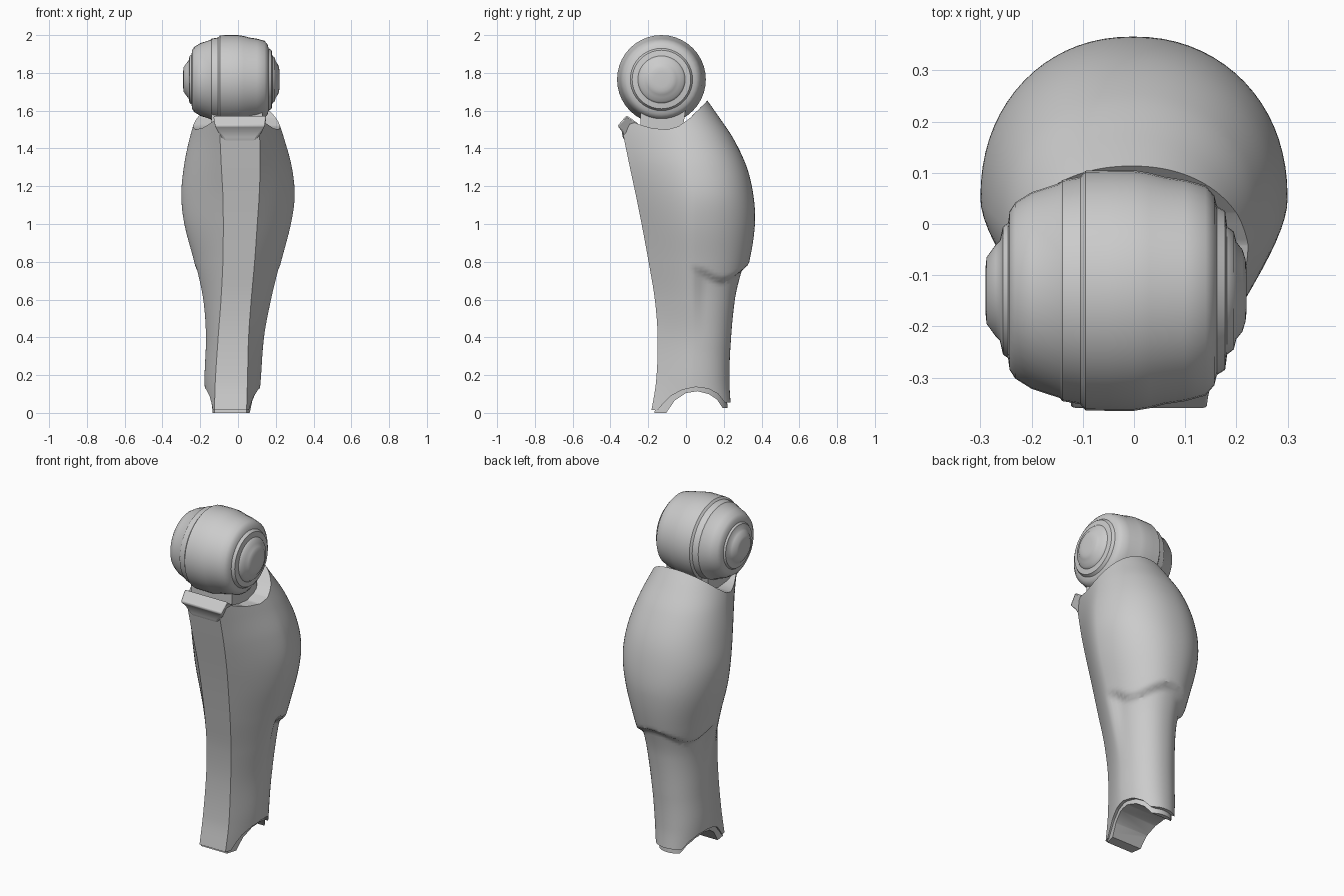
import bpy, bmesh
from math import sin, cos, pi, atan2

if "Cube" in bpy.data.objects:
    bpy.data.objects.remove(bpy.data.objects["Cube"])

# z, front y, back y, left x, right x, panel left, panel right, y of widest point
TABLE = [
    (0.00, -0.185, 0.240, -0.165, 0.105, -0.125, 0.045, 0.04),
    (0.17, -0.158, 0.230, -0.177, 0.120, -0.120, 0.050, 0.04),
    (0.40, -0.150, 0.240, -0.170, 0.138, -0.105, 0.056, 0.05),
    (0.60, -0.165, 0.278, -0.187, 0.178, -0.090, 0.070, 0.05),
    (0.80, -0.198, 0.335, -0.232, 0.228, -0.080, 0.088, 0.05),
    (1.00, -0.235, 0.365, -0.284, 0.280, -0.078, 0.102, 0.05),
    (1.15, -0.265, 0.357, -0.300, 0.300, -0.080, 0.112, 0.05),
    (1.30, -0.297, 0.322, -0.287, 0.285, -0.088, 0.117, 0.03),
    (1.45, -0.328, 0.252, -0.257, 0.245, -0.095, 0.115, 0.00),
    (1.57, -0.352, 0.172, -0.220, 0.205, -0.100, 0.110, -0.05),
    (1.70, -0.378, 0.080, -0.165, 0.160, -0.100, 0.105, -0.10),
]


def sample(z):
    """Smooth interpolation of the section table."""
    i = 0
    while i < len(TABLE) - 2 and z > TABLE[i + 1][0]:
        i += 1
    a, b = TABLE[i], TABLE[i + 1]
    p, n = TABLE[max(i - 1, 0)], TABLE[min(i + 2, len(TABLE) - 1)]
    h = b[0] - a[0]
    t = (z - a[0]) / h
    out = []
    for k in range(1, 8):
        m0 = (b[k] - p[k]) / (b[0] - p[0]) * h
        m1 = (n[k] - a[k]) / (n[0] - a[0]) * h
        out.append((2*t**3 - 3*t*t + 1) * a[k] + (t**3 - 2*t*t + t) * m0
                   + (3*t*t - 2*t**3) * b[k] + (t**3 - t*t) * m1)
    return out


def smooth(t):
    t = min(max(t, 0), 1)
    return t * t * (3 - 2 * t)


def section(z, inset=0.0):
    """Flat front panel, slanted flanks, rounded calf."""
    yf, yb, xl, xr, fl, fr, ys = sample(z)
    yf, yb, xl, xr = yf + inset, yb - inset, xl + inset, xr - inset
    yc = ys - 0.3 * (ys - yf)

    def flank(xa, xb, t):
        return ((1-t)**2 * xa + 2*t*(1-t) * xb + t*t * xb,
                (1-t)**2 * yf + 2*t*(1-t) * yc + t*t * ys)

    pts = [(fl + (fr - fl) * i / 4, yf) for i in range(4)]
    pts += [flank(fr, xr, i / 12) for i in range(12)]
    mid, half = (xl + xr) / 2, (xr - xl) / 2
    for i in range(36):
        a = pi * i / 36
        e = 0.92
        c = abs(cos(a)) ** e * (1 if cos(a) > 0 else -1)
        pts.append((mid + half * c, ys + (yb - ys) * sin(a) ** e))
    pts += [flank(fl, xl, 1 - i / 12) for i in range(12)]
    # stepped lower rim of the calf shell
    out = []
    for x, y in pts:
        a = abs(atan2(x - mid, y - ys))
        rim = 0.755 + 0.035 * cos(3.6 * min(a, 1.75))
        d = 0.028 * smooth((rim - z) / 0.035) * smooth((z - 0.35) / 0.4)
        d *= smooth((1.75 - a) / 0.5)
        out.append((x - d * sin(a) * (1 if x > mid else -1), y - d * cos(a), z))
    return out


def loft(name, rings):
    bm = bmesh.new()
    vs = [[bm.verts.new(p) for p in r] for r in rings]
    n = len(rings[0])
    for r0, r1 in zip(vs, vs[1:]):
        for i in range(n):
            bm.faces.new((r0[i], r0[(i+1) % n], r1[(i+1) % n], r1[i]))
    bm.faces.new(vs[0][::-1])
    bm.faces.new(vs[-1])
    bmesh.ops.recalc_face_normals(bm, faces=bm.faces)
    me = bpy.data.meshes.new(name)
    bm.to_mesh(me)
    bm.free()
    ob = bpy.data.objects.new(name, me)
    bpy.context.collection.objects.link(ob)
    return ob


def prism(name, profile, x0, x1, top=1.0):
    """Extrude a (y, z) profile along x."""
    return loft(name, [[(x, y, z) for y, z in profile] for x in (x0, x1)])


def activate(ob):
    bpy.ops.object.select_all(action='DESELECT')
    ob.select_set(True)
    bpy.context.view_layer.objects.active = ob


def cut(ob, cutter):
    m = ob.modifiers.new("cut", 'BOOLEAN')
    m.operation, m.object, m.solver = 'DIFFERENCE', cutter, 'EXACT'
    activate(ob)
    bpy.ops.object.modifier_apply(modifier=m.name)
    bpy.data.objects.remove(cutter)


def finish(ob, angle=0.55):
    activate(ob)
    bpy.ops.object.shade_smooth_by_angle(angle=angle)


# Shin shell with knee saddle on top and ankle arch below
shin = loft("shin_shell", [section(1.7 * i / 100) for i in range(101)])
saddle = [(-0.7, 1.41), (-0.345, 1.515), (-0.31, 1.55), (-0.25, 1.528), (-0.18, 1.507),
          (-0.1, 1.5), (-0.04, 1.517), (0.02, 1.56), (0.07, 1.61), (0.115, 1.655),
          (0.15, 1.645), (0.7, 1.45), (0.7, 2.0), (-0.7, 2.0)]
cut(shin, prism("saddle_cutter", saddle, -0.6, 0.6))
arch = [(-0.5, 0.015), (-0.15, 0.015), (-0.125, 0.045), (-0.08, 0.09), (-0.02, 0.122),
        (0.05, 0.137), (0.12, 0.128), (0.17, 0.1), (0.205, 0.055), (0.5, 0.065),
        (0.5, -0.3), (-0.5, -0.3)]
cut(shin, prism("arch_cutter", arch, -0.6, 0.6))
finish(shin)

# Inner lining that peeks out under the arch
liner = loft("ankle_liner", [section(0.3 * i / 15, 0.018) for i in range(16)])
inner = [(-0.5, 0.0), (-0.105, 0.0), (-0.06, 0.065), (0.0, 0.105), (0.06, 0.115),
         (0.12, 0.1), (0.165, 0.07), (0.195, 0.025), (0.5, 0.03), (0.5, -0.3), (-0.5, -0.3)]
cut(liner, prism("liner_cutter", inner, -0.6, 0.6))
finish(liner)

# Front lip below the knee, wider at the top
lip_profile = [(-0.315, 1.42), (-0.335, 1.46), (-0.340, 1.49), (-0.362, 1.52),
               (-0.315, 1.575), (-0.25, 1.53), (-0.25, 1.42)]
lip = loft("front_lip", [
    [(0.01 + s * (0.075 + 0.065 * smooth((z - 1.42) / 0.12)), y, z) for y, z in lip_profile]
    for s in (-1, 1)])
b = lip.modifiers.new("bevel", 'BEVEL')
b.width, b.segments = 0.008, 2
finish(lip)

# Knee ball: stepped profile turned about the x axis
knee_profile = [(-0.29, 0.045), (-0.288, 0.065), (-0.27, 0.09), (-0.262, 0.098), (-0.256, 0.125),
                (-0.246, 0.132), (-0.243, 0.155), (-0.232, 0.172), (-0.2, 0.192), (-0.145, 0.21),
                (-0.14, 0.216), (-0.105, 0.222), (-0.095, 0.234), (-0.05, 0.235), (0.0, 0.235),
                (0.03, 0.23), (0.06, 0.222), (0.1, 0.216), (0.14, 0.205), (0.157, 0.185),
                (0.162, 0.165), (0.178, 0.155), (0.182, 0.125), (0.195, 0.115), (0.2, 0.095),
                (0.212, 0.08), (0.218, 0.06), (0.22, 0.04)]
knee = loft("knee_ball", [
    [(x, -0.13 + r * cos(2*pi*i/40), 1.765 + r * sin(2*pi*i/40)) for i in range(40)]
    for x, r in knee_profile])
finish(knee, 0.7)

# Short neck joining knee and shin
neck = prism("knee_seat", [(-0.24, 1.48), (-0.02, 1.48), (0.0, 1.62), (-0.24, 1.62)], -0.14, 0.13)
finish(neck)
